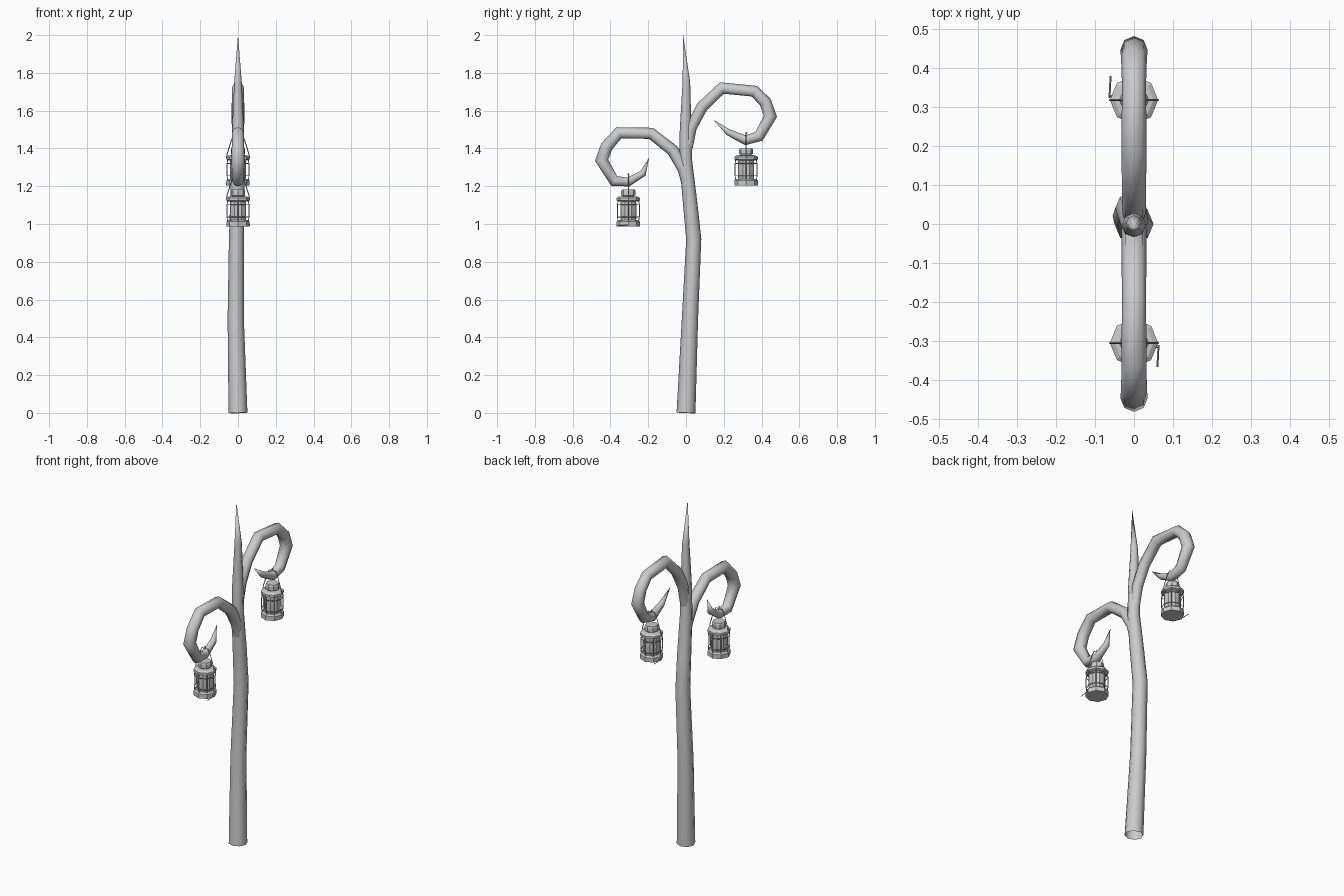
import bpy, bmesh, math
from mathutils import Vector, Matrix

if "Cube" in bpy.data.objects:
    bpy.data.objects.remove(bpy.data.objects["Cube"])


def finish(bm, name, smooth=False, matrix=None):
    bmesh.ops.recalc_face_normals(bm, faces=bm.faces)
    me = bpy.data.meshes.new(name)
    bm.to_mesh(me)
    bm.free()
    for p in me.polygons:
        p.use_smooth = smooth
    ob = bpy.data.objects.new(name, me)
    bpy.context.collection.objects.link(ob)
    if matrix:
        ob.matrix_world = matrix
    return ob


def tube(bm, path, radii, sides=8, up=Vector((1, 0, 0)), closed=False, caps=False):
    """Sweep a polygon along a path; a zero radius makes a point."""
    pts = [Vector(p) for p in path]
    n = len(pts)
    rings = []
    for i, p in enumerate(pts):
        a = pts[(i - 1) % n] if closed else pts[max(i - 1, 0)]
        b = pts[(i + 1) % n] if closed else pts[min(i + 1, n - 1)]
        t = ((p - a).normalized() + (b - p).normalized()).normalized()
        v = t.cross(up).normalized()
        u = v.cross(t)
        if radii[i] == 0:
            rings.append([bm.verts.new(p)])
            continue
        rings.append([bm.verts.new(p + radii[i] * (u * math.cos(k * math.tau / sides)
                      + v * math.sin(k * math.tau / sides))) for k in range(sides)])
    for i in range(n if closed else n - 1):
        r, s = rings[i], rings[(i + 1) % n]
        for k in range(sides):
            m = (k + 1) % sides
            if len(s) == 1:
                bm.faces.new((r[k], r[m], s[0]))
            else:
                bm.faces.new((r[k], r[m], s[m], s[k]))
    if caps:
        for r in (rings[0], rings[-1]):
            if len(r) > 2:
                bm.faces.new(r)


def branch(name, data):
    bm = bmesh.new()
    tube(bm, [d[:3] for d in data], [d[3] for d in data])
    return finish(bm, name, True)


def lathe(name, profile, matrix, turn=0.0, sides=8):
    """Octagonal turned part from (radius, height) pairs."""
    bm = bmesh.new()
    rings = [[bm.verts.new((r * math.cos(turn + k * math.tau / sides),
                            r * math.sin(turn + k * math.tau / sides), z))
              for k in range(sides)] for r, z in profile]
    for r, s in zip(rings, rings[1:]):
        for k in range(sides):
            m = (k + 1) % sides
            bm.faces.new((r[k], r[m], s[m], s[k]))
    bm.faces.new(rings[0])
    bm.faces.new(rings[-1])
    return finish(bm, name, False, matrix)


# Gently bent trunk, open at the foot, tapering to a spike
branch("trunk", [(0, 0, 0, .05), (-.012, .021, .5, .043), (-.008, .041, .92, .040),
                 (-.003, .02, 1.13, .038), (0, -.001, 1.33, .034),
                 (0, -.002, 1.5, .031), (0, .002, 1.75, .020), (0, -.015, 2, 0)])

# Curled branches
branch("upper_branch", [(0, .01, 1.40, .025), (0, .027, 1.51, .030), (0, .085, 1.62, .031),
                        (0, .19, 1.72, .032), (0, .362, 1.703, .031), (0, .42, 1.645, .033),
                        (0, .447, 1.57, .035), (0, .387, 1.465, .030), (0, .315, 1.443, .026),
                        (0, .225, 1.485, .017), (0, .145, 1.552, 0)])
branch("lower_branch", [(0, .01, 1.18, .025), (0, -.012, 1.29, .032), (0, -.07, 1.39, .032),
                        (0, -.185, 1.48, .031), (0, -.355, 1.483, .032), (0, -.42, 1.41, .033),
                        (0, -.447, 1.337, .035), (0, -.38, 1.228, .030), (0, -.305, 1.222, .024),
                        (0, -.228, 1.268, .018), (0, -.195, 1.352, 0)])


def lantern(prefix, y, z, spin):
    mat = Matrix.Translation((0, y, z)) @ Matrix.Rotation(spin, 4, 'Z')
    half = math.pi / 8
    # Solid parts: base, glass, roof, cap
    lathe(prefix + "_base", [(.062, 0), (.062, .025), (.052, .033)], mat)
    lathe(prefix + "_glass", [(.044, .03), (.046, .08), (.044, .14)], mat, half)
    lathe(prefix + "_roof", [(.050, .132), (.062, .137), (.062, .150), (.050, .158),
                             (.030, .160), (.030, .168)], mat)
    lathe(prefix + "_cap", [(.038, .165), (.038, .187), (.034, .196)], mat)
    # Wire cage: uprights and two hoops
    bm = bmesh.new()
    for k in range(8):
        c, s = math.cos(k * math.tau / 8), math.sin(k * math.tau / 8)
        tube(bm, [(r * c, r * s, h) for r, h in
                  ((.054, .022), (.058, .05), (.058, .115), (.054, .14))],
             [.0022] * 4, 4, Vector((-s, c, 0)))
    for h in (.05, .115):
        tube(bm, [(.058 * math.cos(k * math.tau / 8), .058 * math.sin(k * math.tau / 8), h)
                  for k in range(8)], [.0022] * 8, 4, Vector((0, 0, 1)), closed=True)
    finish(bm, prefix + "_cage", False, mat)
    # Carrying wire looped over the branch, with its hook and a small side key
    bm = bmesh.new()
    bail = [(-.062, 0, .14), (-.058, 0, .165), (-.036, 0, .235), (-.02, 0, .268),
            (.02, 0, .268), (.036, 0, .235), (.058, 0, .165), (.062, 0, .14)]
    tube(bm, bail, [.0025] * 8, 4, Vector((0, 1, 0)), caps=True)
    tube(bm, [(0, -.003, .268), (0, .003, .28)], [.004, .004], 4, caps=True)
    finish(bm, prefix + "_handle", False, mat)
    bm = bmesh.new()
    tube(bm, [(-.045, .01, .012), (-.064, .01, .012)], [.003] * 2, 4, Vector((0, 0, 1)), caps=True)
    tube(bm, [(-.063, .005, .008), (-.060, .062, .003)], [.0025] * 2, 4, caps=True)
    finish(bm, prefix + "_key", False, mat)


lantern("upper_lantern", .318, 1.205, 0)
lantern("lower_lantern", -.305, .987, math.pi)
